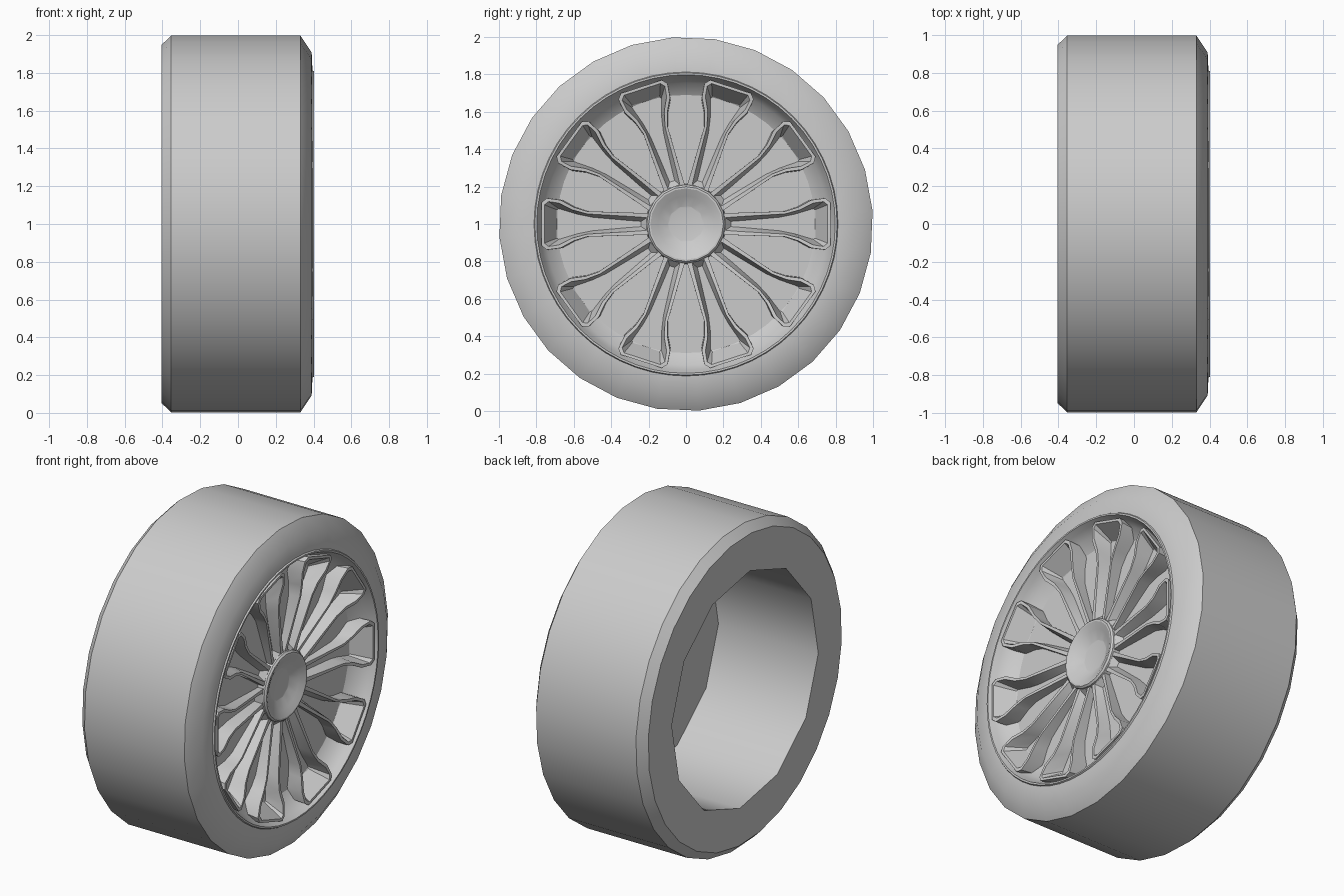
import bpy, bmesh, math
from mathutils import Matrix, Vector

if "Cube" in bpy.data.objects:
    bpy.data.objects.remove(bpy.data.objects["Cube"])

AXLE = Matrix.Translation((0, 0, 1))
DISC = 0.28


def finish(bm, name, angle):
    bmesh.ops.recalc_face_normals(bm, faces=bm.faces)
    bm.transform(AXLE)
    mesh = bpy.data.meshes.new(name)
    bm.to_mesh(mesh)
    bm.free()
    ob = bpy.data.objects.new(name, mesh)
    bpy.context.collection.objects.link(ob)
    bpy.ops.object.select_all(action='DESELECT')
    ob.select_set(True)
    bpy.context.view_layer.objects.active = ob
    bpy.ops.object.shade_smooth_by_angle(angle=math.radians(angle))
    return ob


def stitch(bm, a, b):
    """Join two closed rings, which may have different side counts."""
    n, m = len(a), len(b)
    i = j = 0
    while i < n or j < m:
        if n == m:
            bm.faces.new((a[i], a[(i + 1) % n], b[(i + 1) % n], b[i]))
            i, j = i + 1, j + 1
        elif (i + 1) * m <= (j + 1) * n:
            bm.faces.new((a[i % n], a[(i + 1) % n], b[j % m]))
            i += 1
        else:
            bm.faces.new((a[i % n], b[(j + 1) % m], b[j % m]))
            j += 1


def lathe(name, profile, angle=35, cap_end=False, turn=0.0):
    """Revolve (x, radius, sides) stations about the axle."""
    bm = bmesh.new()
    rings = []
    for x, r, n in profile:
        rings.append([bm.verts.new((x, r * math.cos(t), r * math.sin(t)))
                      for t in (2 * math.pi * k / n + turn for k in range(n))])
    for a, b in zip(rings, rings[1:]):
        stitch(bm, a, b)
    if cap_end:
        bm.faces.new(rings[-1])
    return finish(bm, name, angle)


# Tyre with flat back wall, coarse twelve-sided bore and closed disc behind the spokes
lathe("tyre", [(0.395, 0.80, 28), (0.39, 0.91, 28), (0.33, 1.0, 28),
               (-0.355, 1.0, 28), (-0.405, 0.95, 28),
               (-0.405, 0.72, 12), (DISC, 0.72, 12)], cap_end=True,
      turn=math.radians(4))

# Rim lip and dished inner wall
lathe("rim", [(0.39, 0.815, 56), (0.403, 0.808, 56), (0.403, 0.798, 56),
              (0.37, 0.782, 56), (0.32, 0.755, 56), (DISC, 0.69, 56)])

# Hub with recessed centre
lathe("hub", [(DISC, 0.215, 20), (0.325, 0.21, 20), (0.335, 0.20, 20),
              (0.335, 0.19, 20), (0.315, 0.15, 20), (0.285, 0.097, 20),
              (0.284, 0.093, 10)], angle=25, cap_end=True)

# Spokes: hollow frames, stations are (radius, half width, x)
outer_front = [(0.19, 0.058, 0.315), (0.28, 0.060, 0.325), (0.53, 0.068, 0.355),
               (0.60, 0.090, 0.365), (0.67, 0.128, 0.38), (0.745, 0.138, 0.39),
               (0.772, 0.115, 0.395)]
inner_front = [(0.21, 0.034, 0.315), (0.29, 0.040, 0.325), (0.53, 0.054, 0.355),
               (0.61, 0.076, 0.365), (0.68, 0.112, 0.38), (0.735, 0.120, 0.39),
               (0.757, 0.102, 0.395)]
window = [(0.24, 0.014, DISC), (0.32, 0.020, DISC), (0.50, 0.036, DISC),
          (0.58, 0.052, DISC), (0.64, 0.070, DISC), (0.68, 0.082, DISC),
          (0.69, 0.076, DISC)]
outer_base = [(r * 0.985, w, DISC) for r, w, x in outer_front]

bm = bmesh.new()
for k in range(10):
    turn = Matrix.Rotation(k * math.pi / 5, 4, 'X')
    loops = []
    for half in (outer_base, outer_front, inner_front, window):
        pts = [(x, r, w) for r, w, x in half] + [(x, r, -w) for r, w, x in reversed(half)]
        loops.append([bm.verts.new(turn @ Vector(p)) for p in pts])
    for a, b in zip(loops, loops[1:]):
        stitch(bm, a, b)
finish(bm, "spokes", 30)
